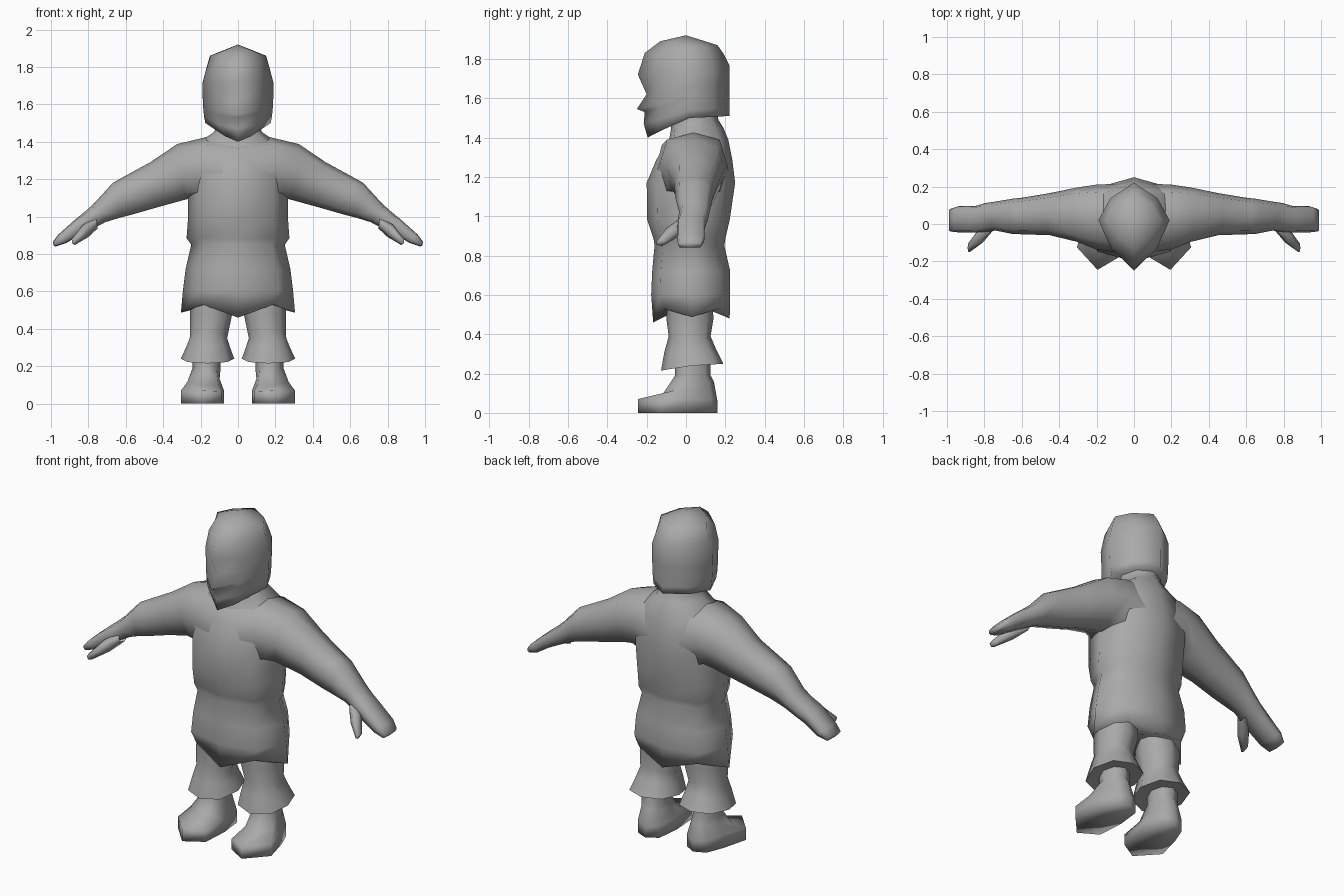
import bpy, bmesh, math

if "Cube" in bpy.data.objects:
    bpy.data.objects.remove(bpy.data.objects["Cube"])

grey = bpy.data.materials.new("plain_grey")
grey.diffuse_color = (0.4, 0.4, 0.4, 1)
grey.use_nodes = True
grey.node_tree.nodes["Principled BSDF"].inputs["Base Color"].default_value = grey.diffuse_color


def loft(name, rings, start=None, end=None, mirror=False):
    """Skin closed rings of points; optional end points close the ends."""
    bm = bmesh.new()
    loops = [[bm.verts.new(p) for p in r] for r in rings]
    n = len(loops[0])
    for a, b in zip(loops, loops[1:]):
        for i in range(n):
            j = (i + 1) % n
            bm.faces.new((a[i], a[j], b[j], b[i]))
    for tip, loop in ((start, loops[0]), (end, loops[-1])):
        if tip:
            v = bm.verts.new(tip)
            for i in range(n):
                bm.faces.new((loop[i], loop[(i + 1) % n], v))
    if mirror:
        copy = bmesh.ops.duplicate(bm, geom=bm.verts[:] + bm.edges[:] + bm.faces[:])
        for v in copy["geom"]:
            if isinstance(v, bmesh.types.BMVert):
                v.co.x = -v.co.x
    bmesh.ops.recalc_face_normals(bm, faces=bm.faces[:])
    mesh = bpy.data.meshes.new(name)
    bm.to_mesh(mesh)
    bm.free()
    mesh.materials.append(grey)
    ob = bpy.data.objects.new(name, mesh)
    bpy.context.collection.objects.link(ob)
    bpy.ops.object.select_all(action='DESELECT')
    ob.select_set(True)
    bpy.context.view_layer.objects.active = ob
    bpy.ops.object.shade_smooth_by_angle(angle=math.radians(110))
    return ob


def symmetric(half):
    """Complete a half ring that begins and ends on x = 0."""
    return half + [(-x, y, z) for x, y, z in reversed(half[1:-1])]


def oval(top, bottom, yf, yb, n=8, corner=1.1):
    """Limb section between a top and bottom (x, z), from yf to yb."""
    pts = []
    for i in range(n):
        a = math.tau * i / n
        k = corner if i % 2 else 1
        t = (1 - k * math.cos(a)) / 2
        pts.append((top[0] + (bottom[0] - top[0]) * t,
                    (yf + yb) / 2 + (yb - yf) / 2 * math.sin(a) * (k if n == 8 else 1),
                    top[1] + (bottom[1] - top[1]) * t))
    return pts


# Head with hood-like hair: front y, z, cheek x, y, side x, z, back y, z
def head_ring(yf, zf, xc, yc, w, zs, yb, zb):
    return symmetric([(0, yf, zf), (xc, yc, zf * .7 + zs * .3), (w, 0.02, zs),
                      (w * .66, yb * .63, (zs + zb) / 2), (0, yb, zb)])


head = [head_ring(*r) for r in (
    (-.195, 1.40, .07, -.14, .175, 1.50, .22, 1.51),
    (-.215, 1.47, .10, -.14, .182, 1.54, .22, 1.55),
    (-.21, 1.53, .11, -.14, .187, 1.59, .22, 1.60),
    (-.25, 1.545, .11, -.14, .188, 1.62, .22, 1.63),
    (-.20, 1.62, .115, -.135, .19, 1.66, .22, 1.67),
    (-.245, 1.72, .12, -.135, .19, 1.715, .22, 1.77),
    (-.21, 1.83, .11, -.115, .17, 1.79, .195, 1.82),
    (-.13, 1.89, .09, -.07, .15, 1.86, .16, 1.87))]
loft("head", head, start=(0, .04, 1.52), end=(0, 0, 1.92))


# Tunic and neck: half width, front y, back y, height
def body_ring(w, yf, yb, z):
    return symmetric([(0, yf, z), (w * .73, yf * .74, z), (w, .03, z),
                      (w * .73, yb * .78, z), (0, yb, z)])


hem = symmetric([(0, -.167, .46), (.19, -.115, .53), (.305, .03, .487),
                 (.19, .165, .53), (0, .222, .48)])
body = [hem] + [body_ring(*r) for r in (
    (.295, -.177, .225, .60), (.28, -.172, .225, .72), (.25, -.16, .195, .85),
    (.275, -.165, .20, .885), (.268, -.197, .222, .98), (.268, -.20, .25, 1.17),
    (.26, -.15, .235, 1.29), (.22, -.085, .215, 1.39), (.13, -.075, .19, 1.45),
    (.11, -.08, .165, 1.49), (.11, -.08, .15, 1.56))]
loft("tunic_and_neck", body, start=(0, .03, .56))

# Sleeves with hands, one continuous tapering limb from the spine outwards
arm = [oval(*r) for r in (
    ((0, 1.41), (0, 1.0), -.165, .22),
    ((.17, 1.425), (.24, 1.10), -.135, .21),
    ((.325, 1.388), (.285, 1.09), -.095, .195),
    ((.47, 1.29), (.43, 1.05), -.06, .165),
    ((.635, 1.2), (.57, 1.01), -.055, .14),
    ((.67, 1.18), (.63, .995), -.053, .135),
    ((.77, 1.07), (.71, .97), -.035, .12),
    ((.815, 1.03), (.775, .935), -.042, .112))]
arm += [oval(*r, corner=1.25) for r in (
    ((.87, .985), (.835, .91), -.045, .095),
    ((.96, .905), (.915, .86), -.045, .095),
    ((.99, .865), (.975, .84), -.04, .08))]
loft("arms", arm, end=(.985, .02, .845), mirror=True)

# Thumbs
thumb = [oval(*r, n=6) for r in (
    ((.76, 1.0), (.75, .94), -.04, .05),
    ((.83, .955), (.80, .895), -.105, -.01),
    ((.89, .88), (.872, .85), -.153, -.10))]
loft("thumbs", thumb, end=(.885, -.14, .855), mirror=True)


# Baggy trouser legs: centre x, half width, front y, back y, front/side/back z
def leg_ring(cx, w, yf, yb, zf, zs, zb):
    pts = []
    for i in range(8):
        a = math.tau * i / 8
        c, s = math.cos(a), math.sin(a)
        k = 1.04 if i % 2 else 1
        z = zs + abs(c) * ((zf if c > 0 else zb) - zs)
        pts.append((cx + w * s * k, (yf + yb) / 2 - (yb - yf) / 2 * c * k, z))
    return pts


legs = [leg_ring(*r) for r in (
    (.145, .108, -.09, .13, .60, .60, .60),
    (.145, .112, -.10, .14, .48, .47, .48),
    (.158, .10, -.088, .125, .39, .35, .39),
    (.16, .118, -.11, .15, .31, .30, .33),
    (.163, .143, -.127, .19, .215, .24, .25))]
loft("trouser_legs", legs, end=(.165, .03, .25), mirror=True)

# Boots: outward-turned sole outline pulled up to the ankle
sole = [(.155, .16), (.09, .12), (.075, -.02), (.085, -.18),
        (.195, -.245), (.305, -.125), (.265, .03), (.225, .13)]
rim = [.06, .07, .07, .065, .07, .07, .075, .07]
ankle = [(.168 - .075 * math.sin(math.tau * i / 8),
          .035 + .09 * math.cos(math.tau * i / 8)) for i in range(8)]
boots = [[(x, y, 0) for x, y in sole],
         [(x, y, z) for (x, y), z in zip(sole, rim)],
         [(.168 + (x - .168) * .75, .04 + (y - .04) * (.55 if y < 0 else .85),
           .135 + y * .15) for x, y in sole],
         [(x, y, .19) for x, y in ankle],
         [(x, y, .30) for x, y in ankle]]
loft("boots", boots, start=(.18, -.03, .01), mirror=True)
